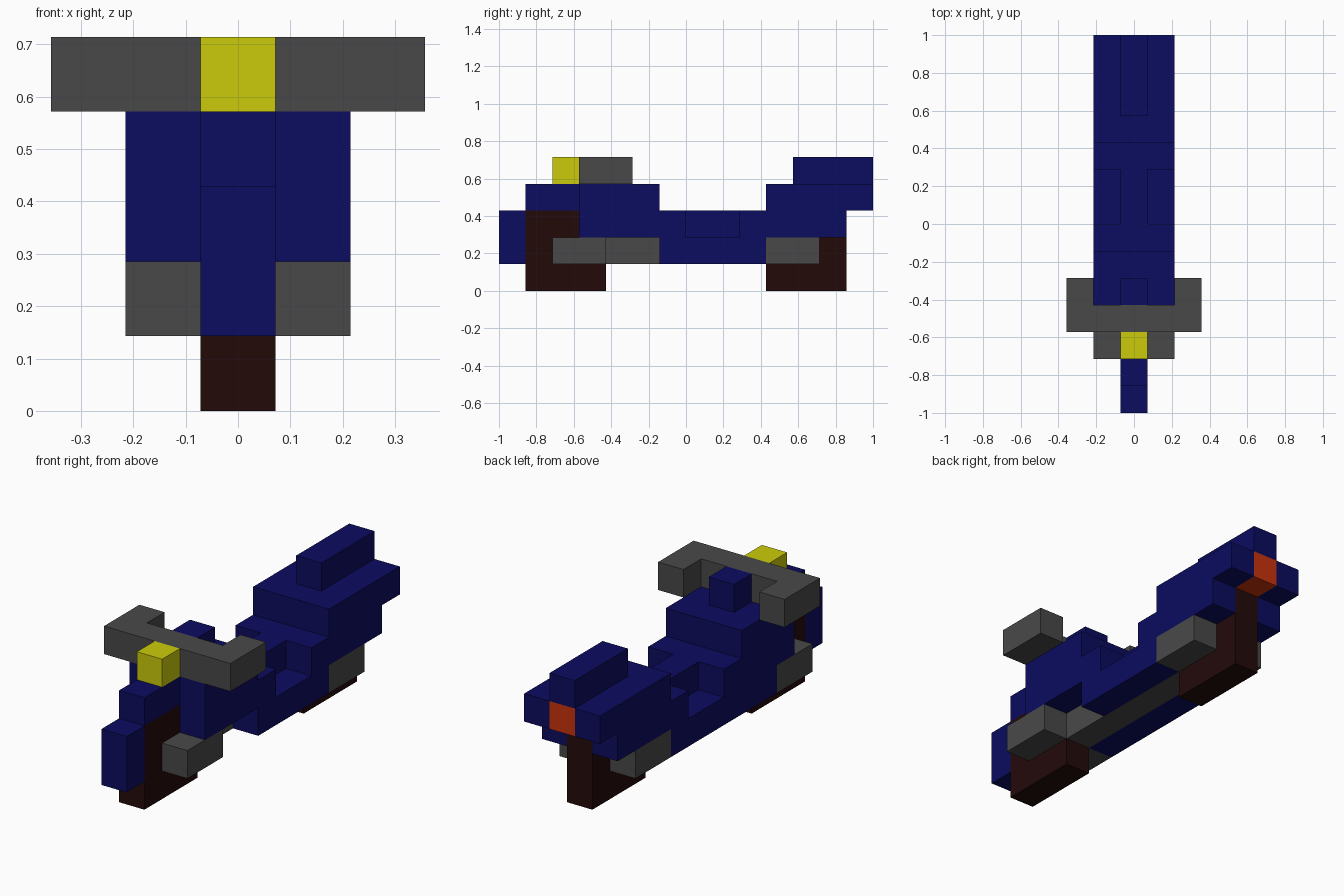
import bpy
import bmesh
from mathutils import Vector

if "Cube" in bpy.data.objects:
    bpy.data.objects.remove(bpy.data.objects["Cube"])

U = 2 / 14  # one block: the model is 14 blocks long

COLOURS = {
    "blue_paint": (0.0035, 0.0035, 0.117),
    "grey_metal": (0.066, 0.066, 0.066),
    "black_rubber": (0.017, 0.003, 0.003),
    "yellow_lamp": (0.60, 0.60, 0.0035),
    "orange_lamp": (0.58, 0.032, 0.0035),
}
mats = {}
for name, rgb in COLOURS.items():
    mats[name] = bpy.data.materials.new(name)
    mats[name].diffuse_color = (*rgb, 1)

# Each part: colour and block ranges (x0, x1, y0, y1, z0, z1), inclusive.
# x runs -2..2 across, y 0..13 front to back, z 0..4 upward.
PARTS = {
    "front_wheel": ("black_rubber", [(0, 0, 1, 3, 0, 1), (0, 0, 1, 2, 2, 2)]),
    "rear_wheel": ("black_rubber", [(0, 0, 10, 12, 0, 2)]),
    "front_fender": ("blue_paint", [(0, 0, 0, 0, 1, 2), (0, 0, 1, 2, 3, 3)]),
    "fork": ("grey_metal", [(s, s, 2, 3, 1, 1) for s in (-1, 1)]),
    "rear_axle_guards": ("grey_metal", [(s, s, 10, 11, 1, 1) for s in (-1, 1)]),
    "engine_underside": ("grey_metal", [(0, 0, 4, 9, 1, 1)]),
    "handlebar": ("grey_metal", [(-2, 2, 3, 3, 4, 4), (-2, -2, 4, 4, 4, 4), (2, 2, 4, 4, 4, 4)]),
    "headlight": ("yellow_lamp", [(0, 0, 2, 2, 4, 4)]),
    "fuel_tank": ("blue_paint", [(-1, 1, 3, 5, 2, 3)]),
    "tank_cap": ("blue_paint", [(0, 0, 4, 4, 4, 4)]),
    # the mid body has footrest notches; the right lower panel is shorter
    "mid_body": ("blue_paint", [(-1, 1, 6, 6, 2, 2), (0, 0, 7, 8, 2, 2), (-1, 1, 9, 9, 2, 2)]),
    "left_lower_panel": ("blue_paint", [(-1, -1, 4, 9, 1, 1)]),
    "right_lower_panel": ("blue_paint", [(1, 1, 6, 9, 1, 1)]),
    "rear_body": ("blue_paint", [(s, s, 10, 12, 2, 2) for s in (-1, 1)]),
    "seat": ("blue_paint", [(-1, 1, 10, 12, 3, 3), (-1, -1, 13, 13, 3, 3), (1, 1, 13, 13, 3, 3)]),
    "seat_back": ("blue_paint", [(0, 0, 11, 13, 4, 4)]),
    "tail_light": ("orange_lamp", [(0, 0, 13, 13, 3, 3)]),
}


def cells(boxes):
    return {(x, y, z) for x0, x1, y0, y1, z0, z1 in boxes
            for x in range(x0, x1 + 1) for y in range(y0, y1 + 1) for z in range(z0, z1 + 1)}


solid = set().union(*(cells(boxes) for _, boxes in PARTS.values()))


def build(name, colour, blocks):
    """Make one part from blocks, keeping only faces that are exposed."""
    bm = bmesh.new()
    for x, y, z in sorted(blocks):
        centre = Vector((x, y - 6.5, z + 0.5))
        for axis in range(3):
            for sign in (-1, 1):
                n = Vector((0, 0, 0))
                n[axis] = sign
                if (x + int(n.x), y + int(n.y), z + int(n.z)) in solid:
                    continue
                a = Vector((0, 0, 0))
                a[(axis + 1) % 3] = 1
                b = n.cross(a)
                bm.faces.new([bm.verts.new((centre + 0.5 * (n + i * a + j * b)) * U)
                              for i, j in ((-1, -1), (1, -1), (1, 1), (-1, 1))])
    bmesh.ops.remove_doubles(bm, verts=bm.verts[:], dist=0.001)
    bmesh.ops.dissolve_limit(bm, angle_limit=0.01, verts=bm.verts[:], edges=bm.edges[:])
    mesh = bpy.data.meshes.new(name)
    bm.to_mesh(mesh)
    bm.free()
    mesh.materials.append(mats[colour])
    bpy.context.collection.objects.link(bpy.data.objects.new(name, mesh))


for part, (colour, boxes) in PARTS.items():
    build(part, colour, cells(boxes))

for m in bpy.data.materials:
    if m.users and not m.is_grease_pencil:
        m.use_nodes = True
        m.node_tree.nodes["Principled BSDF"].inputs["Base Color"].default_value = m.diffuse_color
